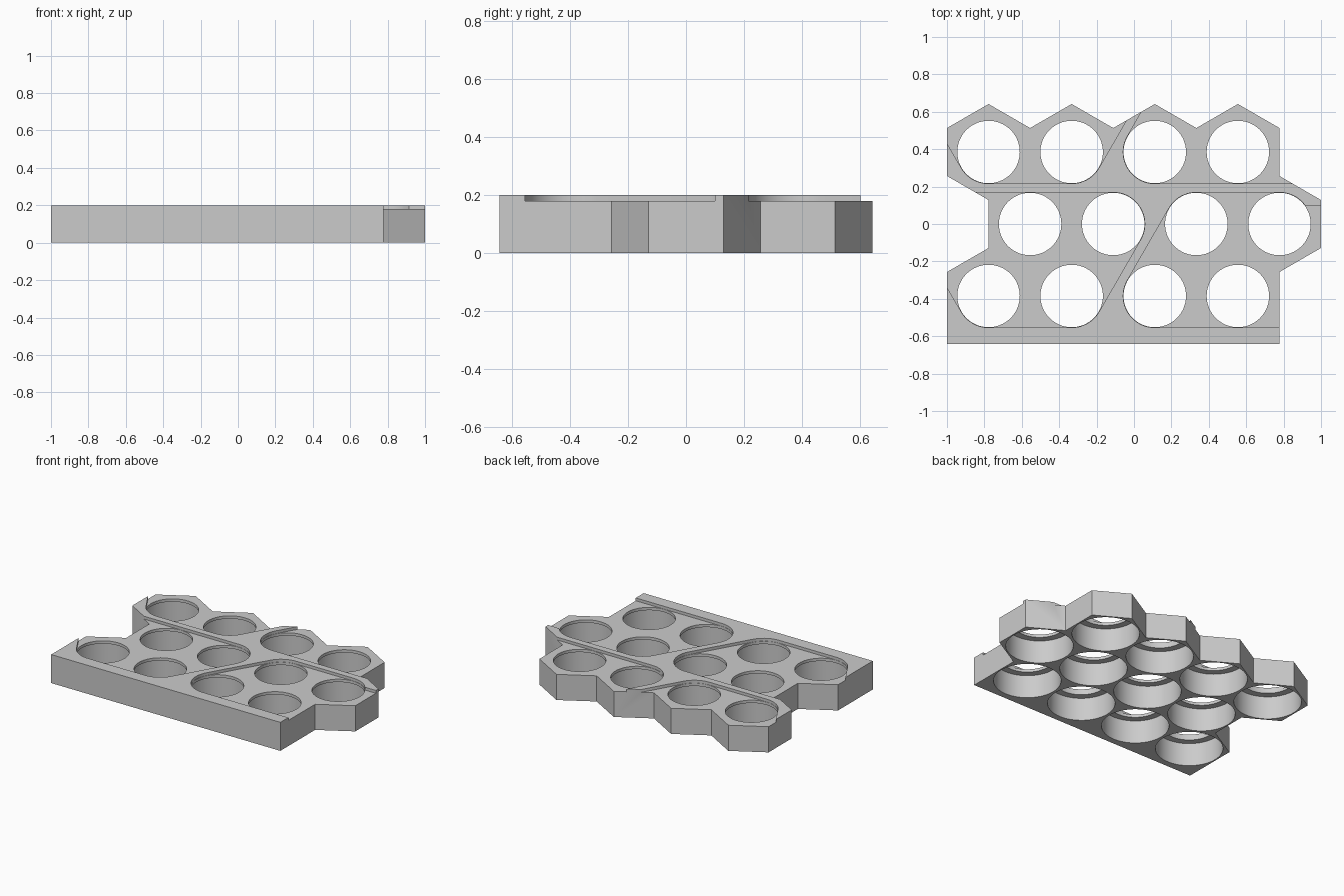
import bpy, bmesh, math

if "Cube" in bpy.data.objects:
    bpy.data.objects.remove(bpy.data.objects["Cube"])

PITCH = 2 / 4.5                # spacing of neighbouring cells
HALF = PITCH / 2
ROW = PITCH * math.sqrt(3) / 2 # spacing of rows
CORNER = PITCH / math.sqrt(3)  # hexagon corner radius
HEIGHT, FLOOR, LEDGE = 0.2, 0.18, 0.16
HOLE_R, POCKET_R, RECESS_R = 0.167, 0.213, 0.169
SEG = 64


def ring(cx, cy, r):
    return [(cx + r * math.cos(2 * math.pi * i / SEG),
             cy + r * math.sin(2 * math.pi * i / SEG)) for i in range(SEG)]


def make_object(name, bm):
    bmesh.ops.recalc_face_normals(bm, faces=bm.faces[:])
    mesh = bpy.data.meshes.new(name)
    bm.to_mesh(mesh)
    bm.free()
    obj = bpy.data.objects.new(name, mesh)
    bpy.context.collection.objects.link(obj)
    return obj


def add_prism(bm, points, z0, z1):
    low = [bm.verts.new((x, y, z0)) for x, y in points]
    high = [bm.verts.new((x, y, z1)) for x, y in points]
    bm.faces.new(low[::-1])
    bm.faces.new(high)
    n = len(points)
    for i in range(n):
        j = (i + 1) % n
        bm.faces.new((low[i], low[j], high[j], high[i]))


def hull_cutter(name, centres):
    # rounded area enclosing a group of cells
    bm = bmesh.new()
    for cx, cy in centres:
        for x, y in ring(cx, cy, RECESS_R):
            for z in (FLOOR, 0.3):
                bm.verts.new((x, y, z))
    res = bmesh.ops.convex_hull(bm, input=bm.verts[:])
    inner = [v for v in bm.verts if not v.link_faces]
    bmesh.ops.delete(bm, geom=inner, context='VERTS')
    bmesh.ops.dissolve_limit(bm, angle_limit=0.002, verts=bm.verts[:], edges=bm.edges[:])
    return make_object(name, bm)


def cut(target, cutter):
    mod = target.modifiers.new("cut", 'BOOLEAN')
    mod.operation = 'DIFFERENCE'
    mod.solver = 'EXACT'
    mod.object = cutter
    bpy.context.view_layer.objects.active = target
    bpy.ops.object.modifier_apply(modifier=mod.name)
    bpy.data.objects.remove(cutter, do_unlink=True)


# Tray body: straight front, hexagon-stepped sides and zigzag back
q = CORNER / 2
right = 1 - HALF
outline = [(-1, -ROW - CORNER), (right, -ROW - CORNER), (right, -CORNER),
           (1, -q), (1, q), (right, CORNER)]
for i in range(4):
    x = right - i * PITCH
    outline += [(x, ROW + q), (x - HALF, ROW + CORNER)]
outline += [(-1, ROW + q), (-1, CORNER), (-right, q), (-right, -q), (-1, -CORNER)]
bm = bmesh.new()
add_prism(bm, outline, 0, HEIGHT)
tray = make_object("cell_tray", bm)

# Shallow recesses for the cell groups, leaving thin ridges between them
groups = [
    [(-right, -ROW), (-right + PITCH, -ROW), (-1, 0), (-HALF / 2 * 1, 0)],
    [(HALF / 2 * 1, -ROW), (1, -ROW), (1.5 * PITCH / 2, 0), (right, 0)],
    [(-right, ROW), (-right + PITCH, ROW), (-1, 2 * ROW), (-HALF / 2 * 1, 2 * ROW)],
    [(HALF / 2 * 1, ROW), (1, ROW), (1.5 * PITCH / 2, 2 * ROW), (1, 2 * ROW)],
]
# cell centres sit on multiples of a quarter pitch
groups[0][3], groups[2][3] = (-PITCH / 4, 0), (-PITCH / 4, 2 * ROW)
groups[1][0], groups[3][0] = (PITCH / 4, -ROW), (PITCH / 4, ROW)
groups[1][2], groups[3][2] = (PITCH * 0.75, 0), (PITCH * 0.75, 2 * ROW)
for i, centres in enumerate(groups):
    cut(tray, hull_cutter("recess_cutter_%d" % i, centres))

# Open end of the recess at the right tip
bm = bmesh.new()
add_prism(bm, [(0.82, -0.3), (1.2, -0.3), (1.2, 0.1), (0.82, 0.1)], FLOOR, 0.3)
cut(tray, make_object("tip_cutter", bm))

# Wide pockets from below, with a narrower opening through the top lip
bm = bmesh.new()
for row in (-1, 0, 1):
    for i in range(4):
        cx = -1 + HALF + i * PITCH + (HALF if row == 0 else 0)
        levels = [(POCKET_R, -0.1), (POCKET_R, LEDGE), (HOLE_R, LEDGE), (HOLE_R, 0.3)]
        loops = [[bm.verts.new((x, y, z)) for x, y in ring(cx, row * ROW, r)]
                 for r, z in levels]
        bm.faces.new(loops[0][::-1])
        bm.faces.new(loops[-1])
        for a, b in zip(loops, loops[1:]):
            for k in range(SEG):
                m = (k + 1) % SEG
                bm.faces.new((a[k], a[m], b[m], b[k]))
cut(tray, make_object("pocket_cutter", bm))

# Colour and shading
grey = bpy.data.materials.new("light_grey")
grey.diffuse_color = (0.6, 0.6, 0.6, 1)
grey.use_nodes = True
grey.node_tree.nodes["Principled BSDF"].inputs["Base Color"].default_value = grey.diffuse_color
tray.data.materials.clear()
tray.data.materials.append(grey)
for p in tray.data.polygons:
    p.material_index = 0
bpy.ops.object.select_all(action='DESELECT')
tray.select_set(True)
bpy.context.view_layer.objects.active = tray
bpy.ops.object.shade_smooth_by_angle(angle=math.radians(30))
